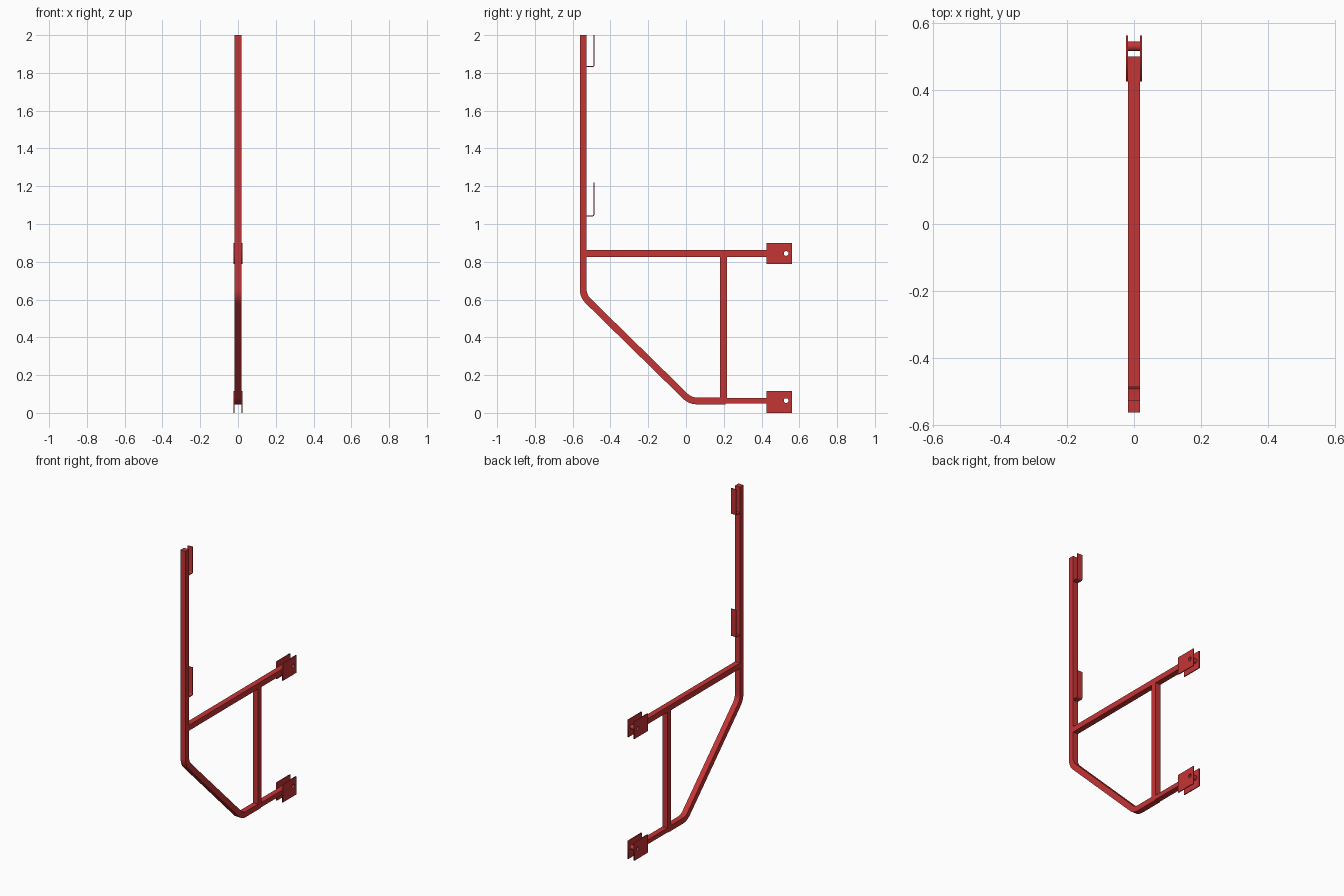
import bpy, bmesh, math
from mathutils import Vector, Matrix

if "Cube" in bpy.data.objects:
    bpy.data.objects.remove(bpy.data.objects["Cube"])

red = bpy.data.materials.new("red_paint")
red.diffuse_color = (0.56, 0.035, 0.036, 1)
red.use_nodes = True
red.node_tree.nodes["Principled BSDF"].inputs["Base Color"].default_value = red.diffuse_color


def finish(name, bm, smooth=True):
    bmesh.ops.recalc_face_normals(bm, faces=bm.faces)
    me = bpy.data.meshes.new(name)
    bm.to_mesh(me)
    bm.free()
    ob = bpy.data.objects.new(name, me)
    bpy.context.collection.objects.link(ob)
    me.materials.append(red)
    if smooth:
        bpy.context.view_layer.objects.active = ob
        ob.select_set(True)
        bpy.ops.object.shade_smooth_by_angle(angle=math.radians(30))
        ob.select_set(False)
    return ob


def fillet(pts, r, n=8):
    """Round the inner corners of a (y, z) path."""
    pts = [Vector(p) for p in pts]
    out = [pts[0]]
    for a, b, c in zip(pts, pts[1:], pts[2:]):
        u, v = (a - b).normalized(), (c - b).normalized()
        half = u.angle(v) / 2
        centre = b + (u + v).normalized() * r / math.sin(half)
        s, e = b + u * r / math.tan(half) - centre, b + v * r / math.tan(half) - centre
        for i in range(n + 1):
            out.append(centre + s.lerp(e, i / n).normalized() * r)
    return out + [pts[-1]]


def bar(name, path, thick, width):
    """Sweep a rectangle along a (y, z) path with mitred joints."""
    bm = bmesh.new()
    rings = []
    for i, p in enumerate(path):
        d0 = (p - path[max(i - 1, 0)]).normalized()
        d1 = (path[min(i + 1, len(path) - 1)] - p).normalized()
        d = (d0 + d1).normalized()
        n = Vector((-d.y, d.x))
        n *= thick / 2 / (d.dot(d1 if d1.length else d0))
        ring = []
        for sx, sn in ((-1, -1), (1, -1), (1, 1), (-1, 1)):
            q = p + n * sn
            ring.append(bm.verts.new((sx * width / 2, q.x, q.y)))
        rings.append(ring)
    for a, b in zip(rings, rings[1:]):
        for k in range(4):
            bm.faces.new((a[k], a[(k + 1) % 4], b[(k + 1) % 4], b[k]))
    bm.faces.new(rings[0])
    bm.faces.new(rings[-1])
    return finish(name, bm)


def plate(name, x, y0, y1, z0, z1, hole, r, t):
    """Flat plate in the YZ plane with a round hole."""
    cu = bpy.data.curves.new(name, 'CURVE')
    cu.dimensions, cu.fill_mode, cu.extrude = '2D', 'BOTH', t / 2
    rect = [(y0, z0), (y1, z0), (y1, z1), (y0, z1)]
    circle = [(hole[0] + r * math.cos(a * math.tau / 24),
               hole[1] + r * math.sin(a * math.tau / 24)) for a in range(24)]
    for loop in (rect, circle):
        sp = cu.splines.new('POLY')
        sp.points.add(len(loop) - 1)
        for pt, (a, b) in zip(sp.points, loop):
            pt.co = (a, b, 0, 1)
        sp.use_cyclic_u = True
    cu.materials.append(red)
    ob = bpy.data.objects.new(name, cu)
    bpy.context.collection.objects.link(ob)
    ob.rotation_euler = (math.pi / 2, 0, math.pi / 2)
    ob.location.x = x
    bpy.context.view_layer.objects.active = ob
    ob.select_set(True)
    bpy.ops.object.convert(target='MESH')
    bpy.context.active_object.select_set(False)


def sleeve(name, y, z, ro, ri, length, n=24):
    """Open pivot tube along x."""
    bm = bmesh.new()
    loops = []
    for x, r in ((-length / 2, ro), (length / 2, ro), (length / 2, ri), (-length / 2, ri)):
        loops.append([bm.verts.new((x, y + r * math.cos(a * math.tau / n),
                                    z + r * math.sin(a * math.tau / n))) for a in range(n)])
    for i in range(4):
        a, b = loops[i], loops[(i + 1) % 4]
        for k in range(n):
            bm.faces.new((a[k], a[(k + 1) % n], b[(k + 1) % n], b[k]))
    finish(name, bm)


T = 0.036
V = Vector
# Bent main tube: upright, diagonal and foot
bar("main_tube", fillet([(-0.544, 2.0), (-0.544, 0.618), (0.022, 0.0635), (0.21, 0.0635)], 0.085), T, T)
# Lower arm tip, upper arm and upright strut
bar("lower_arm", [V((0.2, 0.0635)), V((0.5, 0.0635))], 0.029, T)
bar("upper_arm", [V((-0.53, 0.844)), V((0.5, 0.844))], T, T)
bar("strut", [V((0.198, 0.075)), V((0.198, 0.83))], T, T)

# Hooks on the upright
for name, z, top in (("lower_hook", 1.043, 1.22), ("upper_hook", 1.833, 2.0)):
    bar(name, fillet([(-0.53, z), (-0.487, z), (-0.487, top)], 0.008, 4), 0.005, T)

# Pivot forks: two plates and a hollow sleeve each
for name, z0, z1, hz in (("upper_fork", 0.787, 0.9, 0.844), ("lower_fork", 0.0, 0.117, 0.065)):
    for side, s in (("left", -1), ("right", 1)):
        plate(f"{name}_plate_{side}", s * 0.0215, 0.425, 0.562, z0, z1, (0.53, hz), 0.0125, 0.006)
    sleeve(f"{name}_sleeve", 0.53, hz, 0.0145, 0.0125, 0.038)
